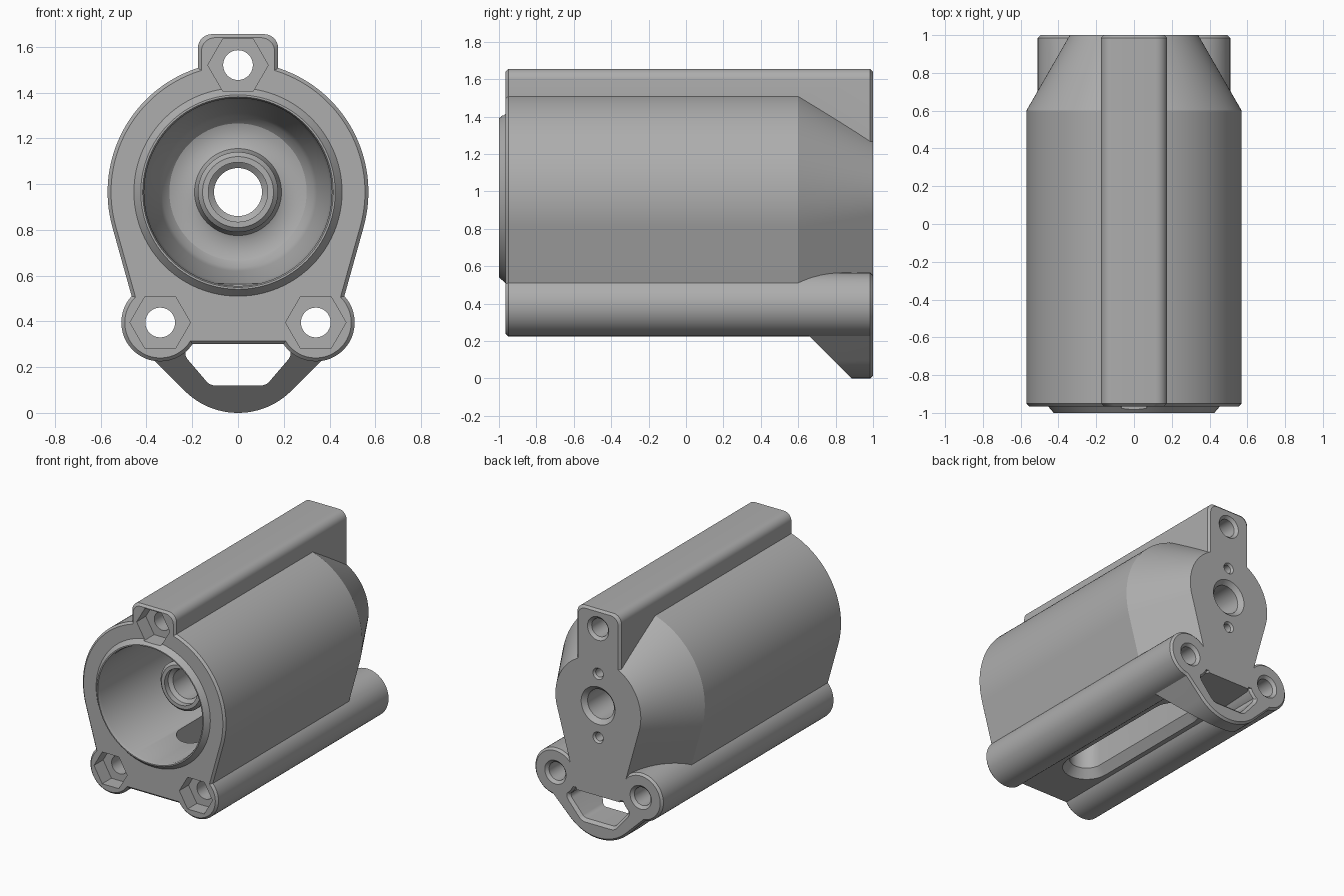
import bpy, bmesh
from math import sin, cos, pi, radians

if "Cube" in bpy.data.objects:
    bpy.data.objects.remove(bpy.data.objects["Cube"])

grey = bpy.data.materials.new("mid_grey")
grey.use_nodes = True
grey.diffuse_color = (0.42, 0.42, 0.42, 1)
grey.node_tree.nodes["Principled BSDF"].inputs["Base Color"].default_value = grey.diffuse_color

FRONT, BACK, CHAMFER = -0.965, 1.0, 0.015
AXIS_Z = 0.965
LOBES = [(-0.34, 0.395), (0.34, 0.395)]
BOLTS = LOBES + [(0, 1.52)]
TILT = radians(15.6)


def loft(name, rings):
    """Solid skinned through rings of equal point count, capped at both ends."""
    bm = bmesh.new()
    loops = [[bm.verts.new(p) for p in ring] for ring in rings]
    n = len(loops[0])
    for a, b in zip(loops, loops[1:]):
        for i in range(n):
            j = (i + 1) % n
            bm.faces.new((a[i], a[j], b[j], b[i]))
    bm.faces.new(loops[0])
    bm.faces.new(loops[-1])
    bmesh.ops.recalc_face_normals(bm, faces=bm.faces)
    mesh = bpy.data.meshes.new(name)
    bm.to_mesh(mesh)
    bm.free()
    mesh.materials.append(grey)
    obj = bpy.data.objects.new(name, mesh)
    bpy.context.collection.objects.link(obj)
    return obj


def arc(cx, cz, r, start, end, n):
    return [(cx + r * cos(start + (end - start) * i / n),
             cz + r * sin(start + (end - start) * i / n)) for i in range(n + 1)]


def at_y(points, y):
    return [(x, y, z) for x, z in points]


def turned(name, x, z, profile, sides=64):
    """Solid of revolution along y from (radius, y) pairs."""
    return loft(name, [at_y(arc(x, z, r, 0, 2 * pi, sides)[:-1], y) for r, y in profile])


def combine(target, tool, operation):
    mod = target.modifiers.new(operation, 'BOOLEAN')
    mod.operation, mod.solver, mod.object = operation, 'EXACT', tool
    bpy.context.view_layer.objects.active = target
    bpy.ops.object.modifier_apply(modifier=mod.name)
    bpy.data.objects.remove(tool)


def chamfered(name, section):
    ends = [(FRONT, CHAMFER), (FRONT + CHAMFER, 0), (BACK - CHAMFER, 0), (BACK, CHAMFER)]
    return loft(name, [at_y(section(inset), y) for y, inset in ends])


# Main barrel: round top, sides tapering to a flat bottom, cone at the rear
def barrel_section(inset):
    r, base = 0.57 - inset, 0.30 + min(inset, CHAMFER)
    half = (r - (AXIS_Z - base) * sin(TILT)) / cos(TILT)
    return arc(0, AXIS_Z, r, -TILT, pi + TILT, 72) + [(-half, base), (half, base)]


housing = loft("motor_housing", [at_y(barrel_section(i), y) for y, i in
               [(FRONT, CHAMFER), (FRONT + CHAMFER, 0), (0.6, 0), (BACK, 0.23)]])


# Upper bolt rail with rounded top corners
def rail_section(inset):
    half, top, r = 0.175 - inset, 1.655 - inset, 0.06
    return ([(half, 1.1)] + arc(half - r, top - r, r, 0, pi / 2, 8)
            + arc(r - half, top - r, r, pi / 2, pi, 8) + [(-half, 1.1)])


combine(housing, chamfered("upper_rail", rail_section), 'UNION')

# Lower bolt tubes
for x, z in LOBES:
    tube = chamfered("lower_tube", lambda i: arc(x, z, 0.17 - i, 0, 2 * pi, 48)[:-1])
    combine(housing, tube, 'UNION')


# Rear loop: curved bottom, sloping front, opening through it
def loop_section(inset):
    return ([(-0.40, 0.264 + inset)] + arc(0, 0.33, 0.33 - inset, -0.75 * pi, -0.25 * pi, 24)
            + [(0.40, 0.264 + inset), (0.34, 0.38), (-0.34, 0.38)])


ramp = [(x, 0.885 - z, z) for x, z in loop_section(0)]
loop = loft("rear_loop", [ramp, at_y(loop_section(0), BACK - CHAMFER),
                          at_y(loop_section(CHAMFER), BACK)])


def opening(grow):
    half = (arc(0.10, 0.17, 0.05 + grow, -pi / 2, -pi / 4, 5)
            + arc(0.19, 0.26, 0.04 + grow, -pi / 4, pi / 6, 6) + [(0.2, 0.33)])
    return half + [(-x, z) for x, z in reversed(half)]


combine(loop, loft("loop_opening", [at_y(opening(g), y) for g, y in
        [(0, 0.3), (0, 0.98), (0.03, 1.01)]]), 'DIFFERENCE')
combine(housing, loop, 'UNION')

# Raised front lip
combine(housing, turned("front_lip", 0, AXIS_Z, [(0.455, -0.9), (0.455, FRONT), (0.425, -1)], 96), 'UNION')

# Main bore, leaving a long inner tube standing on the rear wall
bore = [(0.42, -1.01), (0.41, -0.98), (0.41, 0.5), (0.40, 0.56), (0.345, 0.77),
        (0.33, 0.81), (0.30, 0.84), (0.27, 0.85), (0.215, 0.85), (0.19, 0.84),
        (0.175, 0.80), (0.175, -0.63), (0.155, -0.65)]
combine(housing, turned("bore", 0, AXIS_Z, bore, 96), 'DIFFERENCE')

# Shaft hole, stepped in front and countersunk behind
shaft = [(0.13, -0.7), (0.13, -0.61), (0.105, -0.59), (0.105, 0.97), (0.14, 1.005)]
combine(housing, turned("shaft_hole", 0, AXIS_Z, shaft), 'DIFFERENCE')

# Bolt holes with hexagonal nut pockets
for x, z in BOLTS:
    hole = [(0.065, -1.1), (0.065, 0.98), (0.09, 1.005)]
    combine(housing, turned("bolt_hole", x, z, hole, 40), 'DIFFERENCE')
    combine(housing, turned("nut_pocket", x, z, [(0.132, -1.0), (0.132, -0.86)], 6), 'DIFFERENCE')

# Small blind screw holes in the rear wall
for side in (-1, 1):
    screw = [(0.03, 0.88), (0.03, 0.985), (0.045, 1.005)]
    combine(housing, turned("screw_hole", 0, AXIS_Z + side * 0.23, screw, 24), 'DIFFERENCE')


# Bevelled slot through the underside into the bore
def slot(r, z):
    ends = arc(0, 0.43, r, 0, pi, 16) + arc(0, -0.5, r, pi, 2 * pi, 16)
    return [(x, y, z) for x, y in ends]


combine(housing, loft("bottom_slot", [slot(0.18, 0.28), slot(0.115, 0.36), slot(0.115, 0.63)]), 'DIFFERENCE')

# Smooth curved faces, keep machined edges sharp
bpy.ops.object.select_all(action='DESELECT')
housing.select_set(True)
bpy.context.view_layer.objects.active = housing
bpy.ops.object.shade_smooth_by_angle(angle=radians(25))
